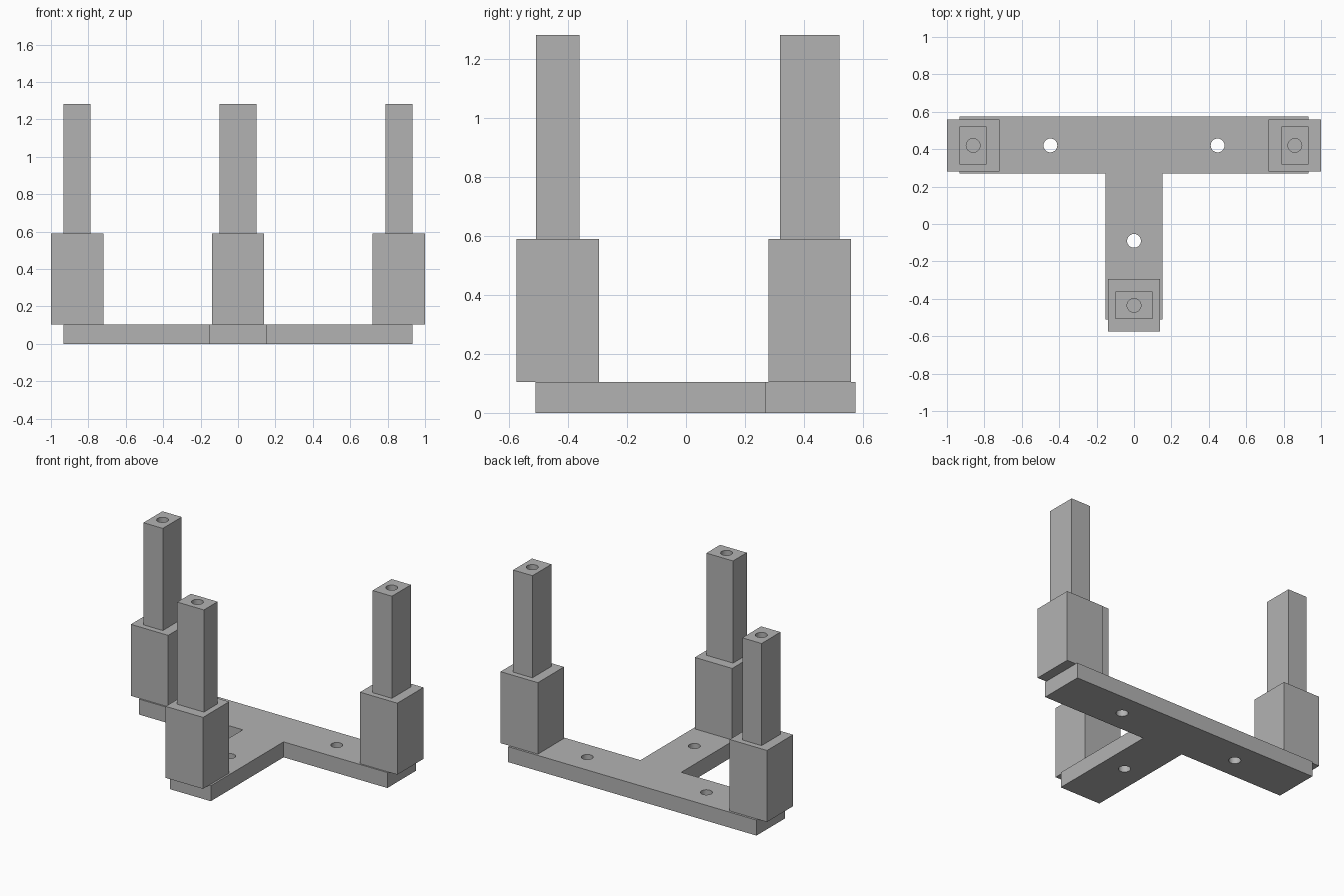
import bpy, bmesh

if "Cube" in bpy.data.objects:
    bpy.data.objects.remove(bpy.data.objects["Cube"])

grey = bpy.data.materials.new("grey")
grey.diffuse_color = (0.45, 0.45, 0.45, 1)
grey.use_nodes = True
grey.node_tree.nodes["Principled BSDF"].inputs["Base Color"].default_value = grey.diffuse_color

HOLE_R = 0.037


def prism(name, outline, z0, z1):
    """Extrude a counter-clockwise xy outline from z0 to z1."""
    bm = bmesh.new()
    face = bm.faces.new([bm.verts.new((x, y, z0)) for x, y in outline])
    ext = bmesh.ops.extrude_face_region(bm, geom=[face])
    top = [v for v in ext["geom"] if isinstance(v, bmesh.types.BMVert)]
    bmesh.ops.translate(bm, verts=top, vec=(0, 0, z1 - z0))
    bmesh.ops.recalc_face_normals(bm, faces=bm.faces)
    mesh = bpy.data.meshes.new(name)
    bm.to_mesh(mesh)
    bm.free()
    mesh.materials.append(grey)
    obj = bpy.data.objects.new(name, mesh)
    bpy.context.collection.objects.link(obj)
    return obj


def box(name, cx, cy, w, d, z0, z1):
    x, y = w / 2, d / 2
    return prism(name, [(cx - x, cy - y), (cx + x, cy - y),
                        (cx + x, cy + y), (cx - x, cy + y)], z0, z1)


def drill(obj, x, y, z0, z1):
    """Cut a round vertical hole."""
    bpy.ops.mesh.primitive_cylinder_add(vertices=32, radius=HOLE_R, depth=z1 - z0,
                                        location=(x, y, (z0 + z1) / 2))
    cutter = bpy.context.object
    cutter.hide_render = True
    cutter.data.materials.append(grey)
    bpy.context.view_layer.objects.active = obj
    mod = obj.modifiers.new("hole", 'BOOLEAN')
    mod.operation, mod.solver, mod.object = 'DIFFERENCE', 'EXACT', cutter
    bpy.ops.object.modifier_apply(modifier=mod.name)
    bpy.data.objects.remove(cutter)


def smooth(obj):
    bpy.ops.object.select_all(action='DESELECT')
    obj.select_set(True)
    bpy.context.view_layer.objects.active = obj
    bpy.ops.object.shade_smooth_by_angle()


# T-shaped base plate with three through holes
BASE_H, BLOCK_TOP, POST_TOP = 0.105, 0.59, 1.283
half = [(0.153, -0.51), (0.153, 0.27), (0.932, 0.27), (0.932, 0.575)]
base = prism("base_plate", half + [(-x, y) for x, y in reversed(half)], 0, BASE_H)
for x, y in [(-0.447, 0.42), (0.447, 0.42), (0, -0.09)]:
    drill(base, x, y, -0.1, 0.2)
smooth(base)

# Three legs: wide block, slimmer post, blind hole in the post top
legs = [("left", -0.86, 0.42, 0.145, 0.203),
        ("right", 0.86, 0.42, 0.145, 0.203),
        ("front", 0, -0.435, 0.2, 0.147)]
for side, x, y, w, d in legs:
    box(side + "_block", x, y, 0.28, 0.28, BASE_H, BLOCK_TOP)
    post = box(side + "_post", x, y, w, d, BLOCK_TOP, POST_TOP)
    drill(post, x, y, POST_TOP - 0.25, POST_TOP + 0.1)
    smooth(post)
